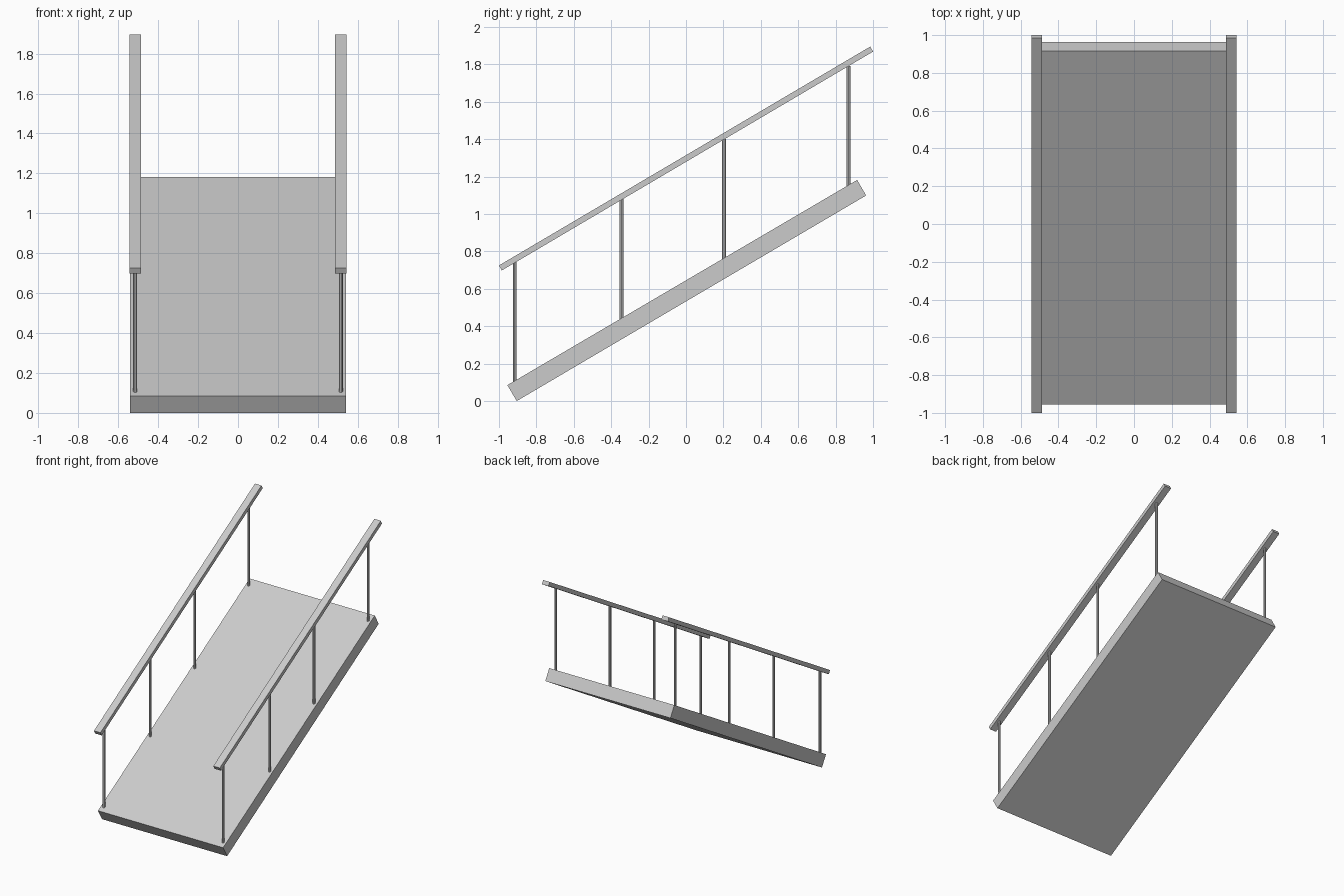
import bpy, bmesh

if "Cube" in bpy.data.objects:
    bpy.data.objects.remove(bpy.data.objects["Cube"])


def extrude_profile(name, profile, x0, x1):
    """Extrude a (y, z) side profile from x0 to x1."""
    bm = bmesh.new()
    face = bm.faces.new([bm.verts.new((x0, y, z)) for y, z in profile])
    ext = bmesh.ops.extrude_face_region(bm, geom=[face])
    verts = [v for v in ext["geom"] if isinstance(v, bmesh.types.BMVert)]
    bmesh.ops.translate(bm, verts=verts, vec=(x1 - x0, 0, 0))
    bmesh.ops.recalc_face_normals(bm, faces=bm.faces)
    mesh = bpy.data.meshes.new(name)
    bm.to_mesh(mesh)
    bm.free()
    obj = bpy.data.objects.new(name, mesh)
    bpy.context.collection.objects.link(obj)
    return obj


SLOPE = 0.587


def deck_top(y):
    return 0.085 + (y + 0.955) * SLOPE


def rail_bottom(y):
    return 0.698 + (y + 0.985) * SLOPE


# Sloping deck slab
extrude_profile("ramp_deck",
                [(-0.905, 0.0), (0.963, 1.099), (0.915, 1.182), (-0.955, 0.085)],
                -0.54, 0.54)

for side, s in (("left", -1), ("right", 1)):
    # Handrail parallel to the deck
    extrude_profile(side + "_handrail",
                    [(-0.985, 0.698), (1.0, 1.868), (0.985, 1.895), (-1.0, 0.725)],
                    s * 0.487, s * 0.543)
    # Upright posts between deck and handrail
    for i, y in enumerate((-0.916, -0.345, 0.203, 0.869), 1):
        z0, z1 = deck_top(y) - 0.008, rail_bottom(y) + 0.006
        bpy.ops.mesh.primitive_cylinder_add(vertices=8, radius=0.01, depth=z1 - z0,
                                            location=(s * 0.515, y, (z0 + z1) / 2))
        bpy.context.object.name = f"{side}_post_{i}"
